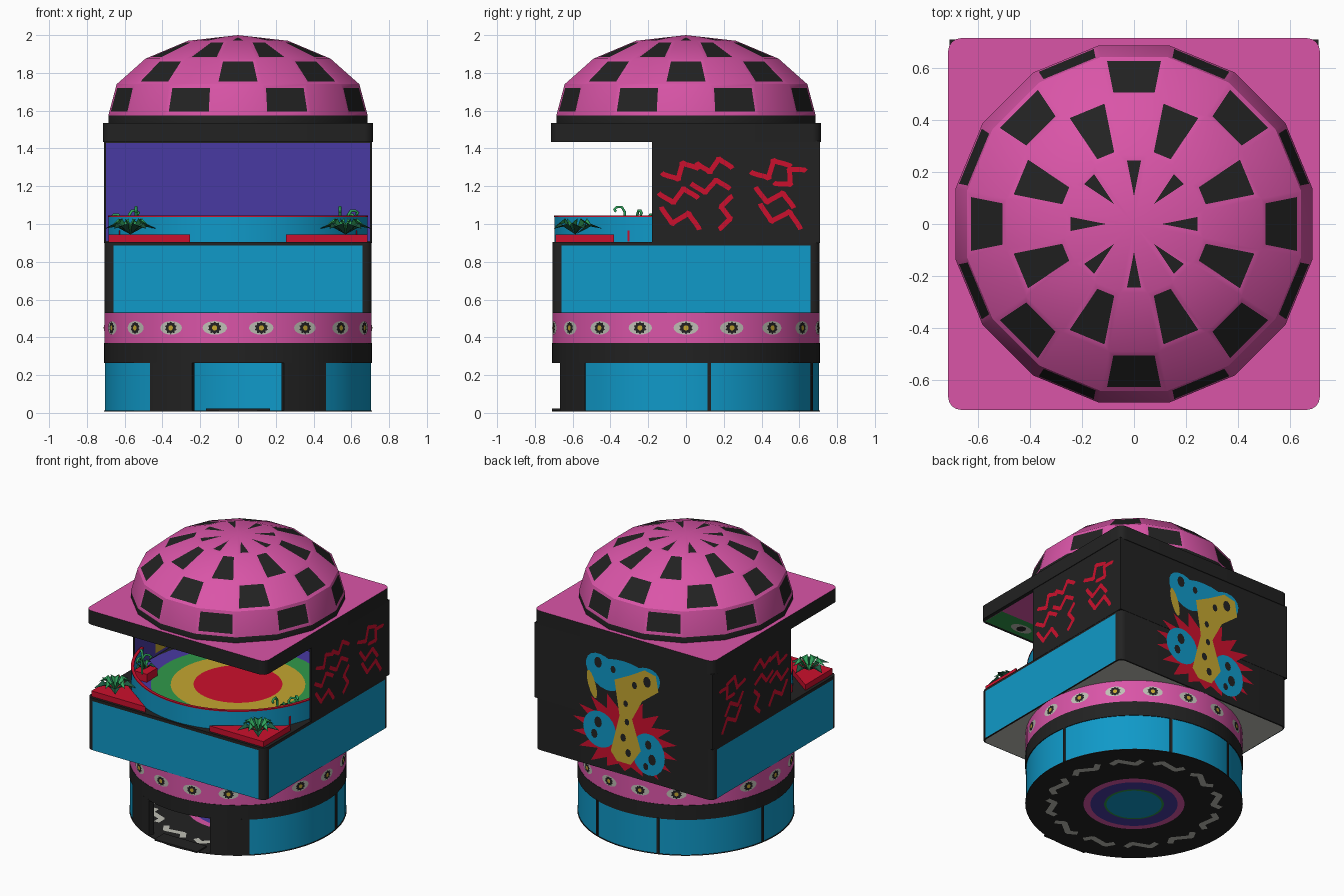
import bpy, bmesh, math
from math import sin, cos, pi, radians
from mathutils import Vector

if "Cube" in bpy.data.objects:
    bpy.data.objects.remove(bpy.data.objects["Cube"])

COL = dict(pink=(.70, .09, .39), black=(.016, .016, .016), blue=(.005, .32, .58), purple=(.066, .042, .36),
           red=(.60, .005, .026), yellow=(.55, .38, .03), green=(.03, .32, .07), off_white=(.52, .52, .46),
           leaf_green=(.03, .38, .11), dark_leaf=(.012, .10, .05))
MAT = {}
for k, c in COL.items():
    MAT[k] = bpy.data.materials.new(k)
    MAT[k].diffuse_color = (*c, 1)


def finish(name, bm, mats, smooth=True):
    me = bpy.data.meshes.new(name)
    bm.to_mesh(me)
    bm.free()
    for m in mats:
        me.materials.append(MAT[m])
    if smooth:
        me.shade_smooth()
        me.set_sharp_from_angle(angle=radians(30))
    ob = bpy.data.objects.new(name, me)
    bpy.context.collection.objects.link(ob)
    return ob


def prism(name, pts, z0, z1, mat, top=None):
    """Extrude a flat outline from z0 to z1, optionally with another colour on top."""
    bm = bmesh.new()
    f = bm.faces.new([bm.verts.new((x, y, z0)) for x, y in pts])
    up = bmesh.ops.extrude_face_region(bm, geom=[f])['geom']
    bmesh.ops.translate(bm, verts=[v for v in up if isinstance(v, bmesh.types.BMVert)], vec=(0, 0, z1 - z0))
    bmesh.ops.recalc_face_normals(bm, faces=bm.faces)
    for f in bm.faces:
        f.material_index = 1 if top and f.normal.z > .9 else 0
    return finish(name, bm, [mat] + ([top] if top else []))


def plate(name, polys, mat, f3d, flip=1):
    """Thin painted detail: 2D polygons placed on a surface by f3d."""
    bm = bmesh.new()
    for poly in polys:
        f = bm.faces.new([bm.verts.new(f3d(*p)) for p in poly])
        f.normal_update()
        if f.normal.dot(f.calc_center_median()) * flip < 0:
            f.normal_flip()
    return finish(name, bm, [mat], False)


def oval(cx=0, cy=0, rx=1, ry=None, n=20, rot=0):
    ry = rx if ry is None else ry
    return [(cx + rx * cos(a) * cos(rot) - ry * sin(a) * sin(rot), cy + rx * cos(a) * sin(rot) + ry * sin(a) * cos(rot))
            for a in (2 * pi * i / n for i in range(n))]


def polar(r, deg):          # degrees measured from the front (-y) towards +x
    return r * sin(radians(deg)), -r * cos(radians(deg))


def sector(r0, r1, a0, a1):
    n = max(2, int(abs(a1 - a0) / 5))
    A = [a0 + (a1 - a0) * i / n for i in range(n + 1)]
    return [polar(r1, a) for a in A] + [polar(r0, a) for a in reversed(A)]


def squiggle(cx, cy, length, amp, ang, w=.026, waves=1.5, n=14):
    """Wavy ribbon as a row of quads."""
    P = []
    for i in range(n + 1):
        t = i / n - .5
        u, v = t * length + .3 * amp * sin(4 * pi * waves * t), amp * sin(2 * pi * waves * t)
        P.append(Vector((cx + u * cos(ang) - v * sin(ang), cy + u * sin(ang) + v * cos(ang))))
    L, R = [], []
    for i, p in enumerate(P):
        d = (P[min(i + 1, n)] - P[max(i - 1, 0)]).normalized() * w / 2
        L.append((p.x - d.y, p.y + d.x))
        R.append((p.x + d.y, p.y - d.x))
    return [[L[i], L[i + 1], R[i + 1], R[i]] for i in range(n)]


def square(h, r):
    """Rounded square outline."""
    return [(sx * (h - r) + r * cos(a), sy * (h - r) + r * sin(a))
            for sx, sy, s in ((1, 1, 0), (-1, 1, 90), (-1, -1, 180), (1, -1, 270))
            for a in (radians(s + 22.5 * i) for i in range(5))]


def rect(a, b, c, d):
    return [(a, c), (b, c), (b, d), (a, d)]


def flat(z):
    return lambda x, y: (x, y, z)


# ---- round ground floor: floor disc, glass, front walls, mullions
prism("ground_floor", oval(rx=.71, n=64), .007, .012, "black")
for side, z, s in (("floor", .013, .0015), ("underside", .006, -.0015)):
    flip = 1 if s > 0 else -1
    curls = [q for i in range(12) for q in squiggle(*polar(.54, i * 30 + 15), .21, .035, radians(i * 30 + 5), .04, 1)]
    plate(side + "_curls", curls, "off_white", flat(z), flip)
    for i, (r, c) in enumerate(((.33, "pink"), (.285, "purple"), (.195, "green"), (.18, "blue"))):
        plate(f"{side}_ring_{c}", [oval(rx=r, n=40)], c, flat(z + i * s), flip)
prism("round_glass_wall", sector(.685, .705, 41, 319), .012, .27, "blue")
for s in (-1, 1):
    prism("entrance_wall", sector(.67, .71, s * 20, s * 41), .012, .27, "black")
    for a in (100, 160):
        prism("mullion", sector(.69, .711, s * a - .7, s * a + .7), .012, .27, "black")
prism("door_mat", rect(-.17, .17, -.71, -.6), .012, .022, "black")
prism("dark_band", oval(rx=.71, n=64), .265, .37, "black")
prism("pink_band", oval(rx=.708, n=72), .37, .53, "pink")


# ---- painted eyes round the pink band
def eye(name, f):
    plate(name + "_white", [oval(rx=.066, ry=.036)], "off_white", f(0))
    spikes = [(cos(a) * r * 1.1, sin(a) * r) for i in range(20)
              for a, r in ((2 * pi * i / 20, .034 if i % 2 else .026),)]
    plate(name + "_iris", [spikes], "black", f(.0015))
    plate(name + "_pupil", [oval(rx=.014, n=12)], "yellow", f(.003))


for k in range(18):
    eye("band_eye", lambda d, k=k: (lambda u, v: (*polar(.7105 + d, k * 20 + 10 + math.degrees(u / .71)), .45 + v)))

# ---- square storey with large windows
prism("square_storey", square(.708, .04), .53, .905, "black")
plate("storey_underside", [square(.70, .04)], "off_white", flat(.528), -1)
win = [rect(-.66, .66, .532, .885)]
plate("front_window", win, "blue", lambda u, z: (u, -.711, z))
for s in (-1, 1):
    plate("side_window", win, "blue", lambda u, z, s=s: (s * .711, u, z))

# ---- terrace floor rings, parapet, corner planters
for i, (r, c) in enumerate(((.692, "purple"), (.57, "green"), (.44, "yellow"), (.29, "red"))):
    plate("terrace_ring_" + c, [oval(rx=r, n=48)], c, flat(.907 + .002 * i))
prism("parapet", sector(.68, .697, -80, 80), .905, 1.038, "blue")
prism("parapet_rim", sector(.678, .699, -80, 80), 1.038, 1.045, "red")


def rosette(x, y, z, n, length, height):
    """Low-poly plant of folded leaves, alternating two greens."""
    bm = bmesh.new()
    for i in range(n):
        a, L, h = 2 * pi * i / n + .3, length * (1 - .25 * (i % 2)), height * (.7 + .3 * (i % 2))
        P = [(0, 0, 0), (.5 * L, .27 * L, h), (.55 * L, 0, h * .7), (.5 * L, -.27 * L, h), (L, 0, h * .5)]
        v = [bm.verts.new((x + p * cos(a) - q * sin(a), y + p * sin(a) + q * cos(a), z + r)) for p, q, r in P]
        for t in ((0, 2, 1), (0, 3, 2), (1, 2, 4), (2, 3, 4)):
            bm.faces.new([v[j] for j in t]).material_index = i % 2
    finish("leafy_plant", bm, ["dark_leaf", "leaf_green"], False)


def sprout(x, y, z, h, a):
    """Curled shoot."""
    cu = bpy.data.curves.new("curled_shoot", 'CURVE')
    cu.dimensions, cu.bevel_depth, cu.bevel_resolution = '3D', .008, 1
    sp = cu.splines.new('POLY')
    P = [(0, 0), (.005, h * .8), (.02, h), (.045, h), (.06, h * .9), (.05, h * .8)]
    sp.points.add(len(P) - 1)
    for pt, (u, w) in zip(sp.points, P):
        pt.co = (x + u * cos(a), y + u * sin(a), z + w, 1)
    cu.materials.append(MAT["leaf_green"])
    bpy.context.collection.objects.link(bpy.data.objects.new("curled_shoot", cu))


for s in (-1, 1):
    prism("corner_planter", [(s * .685, -.69), (s * .255, -.69), (s * .685, -.38)], .905, .945, "red")
    rosette(s * .57, -.585, .945, 10, .145, .085)
    prism("plant_pot", rect(s * .57 - .06, s * .57 + .06, -.31, -.19), .907, .965, "red")
    rosette(s * .57, -.25, .965, 6, .08, .06)
    for j in range(3):
        sprout(s * (.54 + .04 * j), -.32 + .06 * j, .965, .125 - .02 * j, -pi / 2 + 2 * j)

# ---- upper walls, painted inside
o, i = .71, .698
prism("upper_walls", [(o, -.18), (o, o), (-o, o), (-o, -.18), (-i, -.18), (-i, i), (i, i), (i, -.18)], .90, 1.44, "black")
plate("inner_back_paint", [rect(-i, i, .91, 1.43)], "purple", lambda u, z: (u, .695, z), -1)
for s in (-1, 1):
    plate("inner_side_paint", [rect(-.178, .69, .91, 1.43)], "purple", lambda u, z, s=s: (s * .695, u, z), -1)
    plate("inner_side_panel", [rect(.05, .55, .93, 1.38)], "yellow", lambda u, z, s=s: (s * .692, u, z), -1)
    # red squiggles on the outer side walls
    marks = [(-.03, 1.28, .18, .04, .5), (.15, 1.31, .18, .035, .2), (.13, 1.2, .2, .03, .15), (-.04, 1.15, .2, .035, .2),
             (-.03, 1.03, .22, .04, -.2), (.21, 1.06, .18, .03, 1.5), (.45, 1.29, .2, .04, .5), (.55, 1.25, .16, .04, .8),
             (.47, 1.14, .22, .035, -.2), (.5, 1.04, .24, .04, -.25)]
    plate("side_squiggles", [q for m in marks for q in squiggle(*m)], "red", lambda u, z, s=s: (s * .713, u, z))

# ---- painted creature on the back wall (u runs to the viewer's right)
def back(d):
    return lambda u, z: (-u, .711 + d, z)


star = [(.01 + r * cos(a), max(.56, .80 + r * .72 * sin(a))) for k in range(36)
        for a, r in ((2 * pi * k / 36, .42 if k % 2 else .28),)]
plate("creature_flares", [star], "red", back(0))
plate("creature_blue", [oval(-.16, 1.23, .15, .11, 20, -.6), oval(.16, 1.24, .14, .1, 20, .5), oval(0, 1.27, .2, .08),
                        oval(-.19, .81, .13, .13), oval(.2, .73, .13, .15)], "blue", back(.0015))
plate("creature_yellow", [[(-.07, 1.2), (-.03, .95), (-.1, .68), (-.05, .62), (.06, .62), (.14, .74), (.07, .95),
                           (.15, 1.1), (.28, 1.2), (.26, 1.31), (.17, 1.33), (.05, 1.26)],
                          oval(-.25, 1.12, .03, .1, 14, .3)], "yellow", back(.003))
spots = [(-.2, 1.29, .03), (.19, 1.25, .03), (-.08, 1.27, .02), (.09, 1.2, .02), (.02, 1.05, .018), (.03, .92, .018),
         (0, .8, .022), (.04, .7, .022), (-.2, .86, .03), (-.23, .77, .025), (.2, .8, .025), (.23, .7, .03), (.18, .64, .02)]
plate("creature_spots", [oval(u, z, r, r * 1.3, 10) for u, z, r in spots], "black", back(.0045))

# ---- roof slab, ceiling paint
prism("roof_slab", square(.715, .05), 1.435, 1.535, "black", "pink")
plate("ceiling_paint", [rect(-.69, .69, -.69, .69)], "pink", flat(1.433), -1)
plate("ceiling_strip", [rect(-.69, .69, -.69, -.52)], "green", flat(1.431), -1)
for x in (-.45, -.15, .15, .45):
    plate("ceiling_eye_white", [oval(x, -.61, .08, .045)], "off_white", flat(1.429), -1)
    plate("ceiling_eye_iris", [oval(x, -.61, .032)], "black", flat(1.427), -1)

# ---- sixteen-sided dome with a chequer of inset dark panels
bm = bmesh.new()
rings = [[bm.verts.new((*polar(r, 22.5 * k + 11.25), z)) for k in range(16)]
         for r, z in ((.70, 1.53), (.70, 1.575), (.655, 1.74), (.50, 1.875), (.27, 1.97))]
tip = bm.verts.new((0, 0, 2.0))
panels = []
for j in range(5):
    for k in range(16):
        n = (k + 1) % 16
        low = [rings[j][k], rings[j][n]]
        f = bm.faces.new(low + ([rings[j + 1][n], rings[j + 1][k]] if j < 4 else [tip]))
        if j == 0:
            f.material_index = 1
        elif (n + j) % 2 == 0:
            panels.append(f)
bm.normal_update()
bmesh.ops.inset_individual(bm, faces=panels, thickness=.021, use_even_offset=True)
for f in panels:
    f.material_index = 1
finish("dome", bm, ["pink", "black"])

for m in bpy.data.materials:
    if m.users and not m.is_grease_pencil:
        m.use_nodes = True
        m.node_tree.nodes["Principled BSDF"].inputs["Base Color"].default_value = m.diffuse_color
